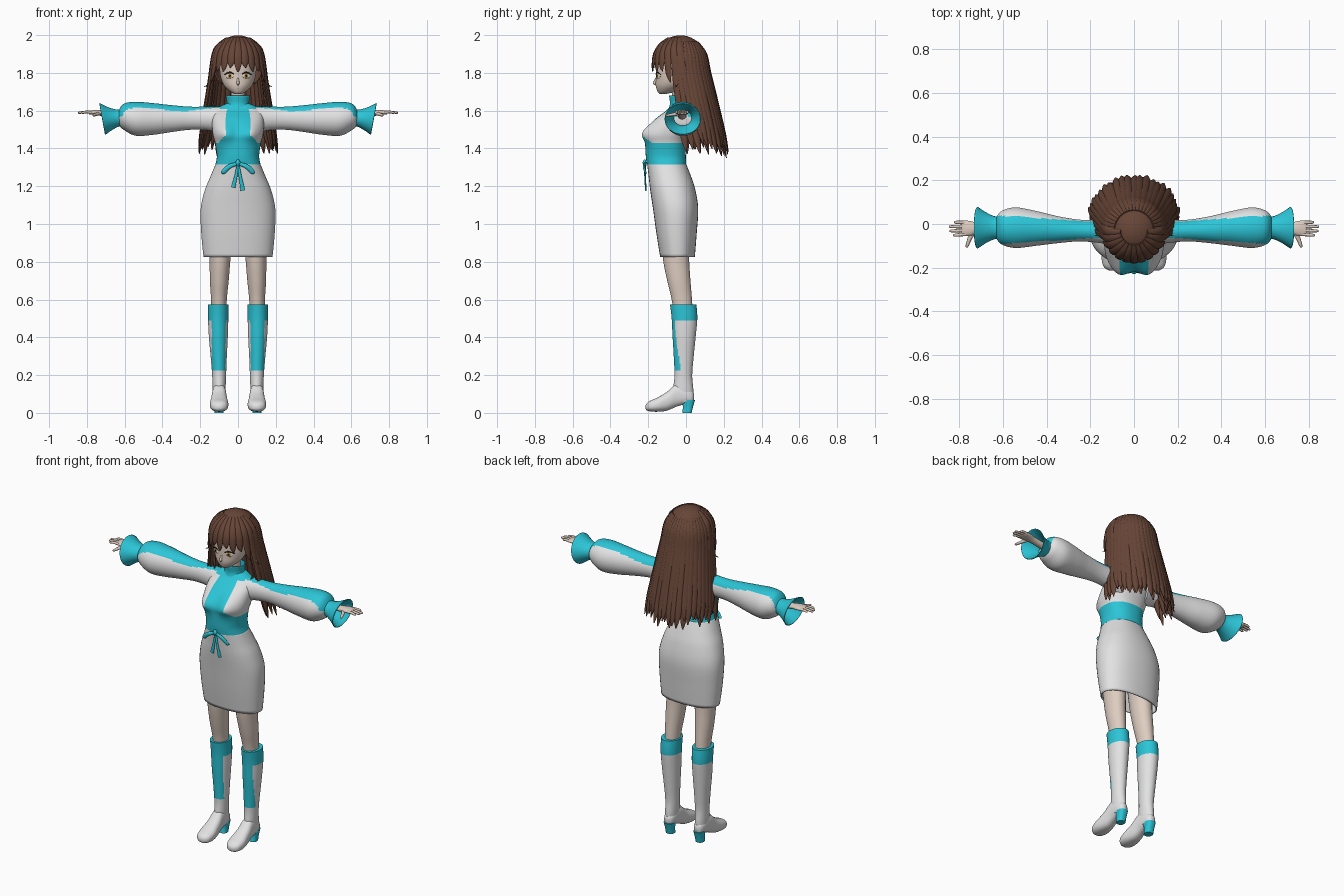
import bpy, bmesh, math, random
from mathutils import Vector

random.seed(4)
if "Cube" in bpy.data.objects:
    bpy.data.objects.remove(bpy.data.objects["Cube"])


def material(name, r, g, b):
    mat = bpy.data.materials.new(name)
    mat.use_nodes = True
    mat.diffuse_color = (r, g, b, 1)
    mat.node_tree.nodes["Principled BSDF"].inputs["Base Color"].default_value = (r, g, b, 1)
    return mat


white = material("white cloth", .76, .76, .77)
teal = material("teal cloth", .025, .56, .68)
skin = material("skin", .73, .61, .53)
brown = material("brown hair", .135, .06, .038)
dark = material("dark lash", .03, .015, .012)
cream = material("eye cream", .8, .74, .6)
amber = material("amber iris", .5, .3, .06)
rose = material("rose lip", .4, .16, .13)


def smooth(keys, steps):
    """Run a Catmull-Rom curve through the key tuples."""
    out = []
    for i in range(len(keys) - 1):
        a, b, c, d = keys[max(i - 1, 0)], keys[i], keys[i + 1], keys[min(i + 2, len(keys) - 1)]
        for s in range(steps):
            t = s / steps
            out.append(tuple(q + .5 * t * (r - p + t * (2 * p - 5 * q + 4 * r - s2 + t * (3 * (q - r) + s2 - p)))
                             for p, q, r, s2 in zip(a, b, c, d)))
    return out + [tuple(keys[-1])]


def skin_rings(bm, rings, caps=True):
    loops = [[bm.verts.new(p) for p in ring] for ring in rings]
    n = len(loops[0])
    for a, b in zip(loops, loops[1:]):
        for i in range(n):
            bm.faces.new((a[i], a[(i + 1) % n], b[(i + 1) % n], b[i]))
    if caps:
        bm.faces.new(loops[0])
        bm.faces.new(loops[-1])


def finish(bm, name, mats, rule=None, mirror=False, thick=0):
    bmesh.ops.recalc_face_normals(bm, faces=bm.faces[:])
    if rule:
        for f in bm.faces:
            f.material_index = int(rule(f.calc_center_median(), f.normal))
    mesh = bpy.data.meshes.new(name)
    bm.to_mesh(mesh)
    bm.free()
    for m in mats:
        mesh.materials.append(m)
    mesh.shade_smooth()
    mesh.set_sharp_from_angle(angle=math.radians(55))
    obj = bpy.data.objects.new(name, mesh)
    bpy.context.collection.objects.link(obj)
    if thick:
        mod = obj.modifiers.new("thickness", 'SOLIDIFY')
        mod.thickness = thick
    if mirror:
        obj.modifiers.new("mirror", 'MIRROR').use_clip = False
    return obj


def loft(name, axis, keys, mats, rule=None, sides=40, steps=5, power=2, shape=None,
         mirror=False, thick=0, caps=True):
    """Keys: position on the axis, two centre coordinates, two radii."""
    bm = bmesh.new()
    rings = []
    for pos, c1, c2, r1, r2 in smooth(keys, steps):
        ring = []
        for i in range(sides):
            a = math.tau * (i + .5) / sides
            u, v = (math.copysign(abs(f(a)) ** (2 / power), f(a)) for f in (math.cos, math.sin))
            p = [c1 + r1 * u, c2 + r2 * v]
            p.insert("xyz".index(axis), pos)
            ring.append(Vector(p))
        rings.append(ring)
    skin_rings(bm, rings, caps)
    if shape:
        for v in bm.verts:
            shape(v.co)
    return finish(bm, name, mats, rule, mirror, thick)


def strand(bm, keys, normal, sides=8, steps=4):
    """Keys: x, y, z, half width, half thickness; normal(point) faces outward."""
    pts = smooth(keys, steps)
    rings = []
    for i, (x, y, z, w, t) in enumerate(pts):
        p = Vector((x, y, z))
        along = Vector(pts[min(i + 1, len(pts) - 1)][:3]) - Vector(pts[max(i - 1, 0)][:3])
        side = along.cross(normal(p)).normalized()
        out = side.cross(along).normalized()
        rings.append([p + side * w * math.cos(math.tau * k / sides) + out * t * math.sin(math.tau * k / sides)
                      for k in range(sides)])
    skin_rings(bm, rings)


def front(p):
    return Vector((0, -1, 0))


def up(p):
    return Vector((0, 0, 1))


def radial(p):
    return Vector((p.x, p.y + .03, max(0, p.z - 1.85)))


# Skirt, open at the hem
loft("skirt", "z", [(.825, 0, -.045, .183, .092), (.95, 0, -.05, .195, .107), (1.08, 0, -.055, .198, .12),
                    (1.18, 0, -.07, .176, .12), (1.25, 0, -.085, .147, .113), (1.32, 0, -.103, .118, .103)],
     [white], power=2.25, thick=.006, caps=False)


# Bodice with a teal waist, front panel and shoulder yoke
def bust(co):
    if co.y < -.1:
        co.y -= .032 * math.exp(-((abs(co.x) - .07) / .05) ** 2 - ((co.z - 1.485) / .05) ** 2)


def bodice_teal(c, n):
    panel = n.y < 0 and abs(c.x) < .062 + max(0, 1.475 - c.z)
    return c.z < 1.43 or c.z > 1.607 or panel


loft("bodice", "z", [(1.315, 0, -.103, .12, .104), (1.36, 0, -.107, .112, .106), (1.43, 0, -.108, .122, .107),
                     (1.48, 0, -.1, .134, .11), (1.55, 0, -.07, .137, .097), (1.6, 0, -.04, .125, .065),
                     (1.625, 0, -.033, .09, .05), (1.64, 0, -.03, .055, .045)],
     [white, teal], bodice_teal, sides=64, steps=8, power=2.3, shape=bust)
loft("collar", "z", [(1.61, 0, -.03, .066, .056), (1.64, 0, -.032, .054, .048), (1.68, 0, -.035, .06, .05)],
     [teal], thick=.005, caps=False)

# Waist bow
bm = bmesh.new()
for s in (-1, 1):
    strand(bm, [(0, -.215, 1.32, .008, .006), (s * .045, -.222, 1.305, .012, .007),
                (s * .078, -.215, 1.275, .012, .005), (s * .083, -.21, 1.268, .006, .003)], front)
    strand(bm, [(0, -.215, 1.32, .006, .005), (s * .012, -.217, 1.25, .008, .004),
                (s * .026, -.212, 1.185 - s * .008, .012, .004)], front)
strand(bm, [(0, -.215, 1.34, .006, .005), (0, -.22, 1.325, .013, .01), (0, -.215, 1.305, .006, .005)], front)
finish(bm, "waist_bow", [teal])

# Sleeves with a teal strip along the top
loft("sleeves", "x", [(.08, -.04, 1.545, .065, .077), (.15, -.035, 1.558, .053, .064), (.25, -.03, 1.56, .05, .061),
                      (.35, -.026, 1.558, .062, .071), (.45, -.02, 1.556, .08, .084), (.54, -.017, 1.557, .093, .09),
                      (.6, -.017, 1.567, .08, .072), (.627, -.017, 1.565, .055, .046), (.632, -.017, 1.565, .03, .02)],
     [white, teal], lambda c, n: n.z > 0 and abs(c.y + .027) < .038 + .065 * max(0, c.x - .2),
     sides=56, steps=8, mirror=True)


# Flared cuffs
def slant(co):
    co.x += .18 * (co.z - 1.56)


loft("cuffs", "x", [(.605, -.017, 1.563, .05, .045), (.64, -.017, 1.561, .053, .046),
                    (.68, -.017, 1.558, .071, .062), (.718, -.017, 1.556, .096, .084)],
     [teal], shape=slant, mirror=True, thick=.004, caps=False)

# Hands: palm, four fingers and thumb
loft("palms", "x", [(.62, -.02, 1.57, .022, .018), (.71, -.02, 1.585, .024, .016), (.75, -.02, 1.59, .034, .014),
                    (.785, -.02, 1.59, .036, .01), (.79, -.02, 1.59, .03, .006)],
     [skin], sides=20, mirror=True)
bm = bmesh.new()
for i, tip in enumerate((.83, .845, .848, .825)):
    y = -.047 + .018 * i
    strand(bm, [(.77, y, 1.591, .008, .008), (.805, y * 1.06, 1.593, .008, .007),
                (tip - .006, y * 1.1, 1.589, .006, .006), (tip, y * 1.1, 1.588, .002, .002)], up)
strand(bm, [(.735, -.035, 1.585, .012, .01), (.752, -.065, 1.58, .01, .009),
            (.765, -.1, 1.575, .007, .006), (.768, -.108, 1.574, .002, .002)], up)
finish(bm, "fingers", [skin], mirror=True)

# Legs
loft("legs", "z", [(.5, .102, -.012, .04, .05), (.6, .101, -.022, .042, .054), (.7, .099, -.038, .05, .062),
                   (.82, .095, -.053, .056, .07), (1, .09, -.06, .068, .078)], [skin], sides=28, mirror=True)

# Boots: shaft with teal band and shin panel, foot and heel
loft("boot_shafts", "z", [(.06, .1, -.008, .03, .045), (.12, .1, -.014, .034, .053), (.2, .1, -.014, .037, .047),
                          (.3, .102, -.012, .043, .053), (.4, .104, -.01, .05, .061), (.5, .105, -.008, .054, .068),
                          (.575, .105, -.015, .055, .07)],
     [white, teal], lambda c, n: c.z > .485 or (c.z > .225 and n.y < -.3 and abs(c.x - .103) < .036),
     sides=48, steps=8, mirror=True)
loft("boot_feet", "y", [(.043, .1, .085, .012, .018), (.03, .1, .085, .026, .033), (0, .1, .092, .034, .045),
                        (-.05, .1, .093, .037, .06), (-.1, .1, .062, .043, .05), (-.15, .1, .044, .049, .038),
                        (-.19, .1, .036, .042, .028), (-.208, .1, .032, .025, .018), (-.214, .1, .031, .01, .008)],
     [white], power=2.4, mirror=True)
loft("boot_heels", "z", [(0, .1, .005, .024, .025), (.03, .1, .01, .025, .027), (.068, .1, .014, .03, .034)],
     [teal], sides=24, power=2.6, mirror=True)

# Neck, head and nose
loft("neck", "z", [(1.6, 0, -.03, .042, .04), (1.66, 0, -.035, .036, .036), (1.75, 0, -.045, .038, .04)], [skin])
loft("head", "z", [(1.687, 0, -.125, .012, .013), (1.7, 0, -.105, .04, .045), (1.73, 0, -.083, .072, .077),
                   (1.77, 0, -.069, .09, .091), (1.82, 0, -.055, .098, .105), (1.88, 0, -.045, .1, .11),
                   (1.94, 0, -.04, .075, .085), (1.965, 0, -.04, .03, .04)], [skin])
bm = bmesh.new()
strand(bm, [(0, -.157, 1.775, .004, .004), (0, -.163, 1.755, .007, .008), (0, -.166, 1.745, .008, .009),
            (0, -.157, 1.735, .004, .003)], front)
finish(bm, "nose", [skin])


# Eyes, lashes and mouth
def disc(name, x, y, z, w, h, mat):
    bm = bmesh.new()
    bmesh.ops.create_uvsphere(bm, u_segments=16, v_segments=10, radius=1)
    for v in bm.verts:
        v.co = Vector((x + w * v.co.x, y + .004 * v.co.y + .5 * w * v.co.x, z + h * v.co.z))
    finish(bm, name, [mat], mirror=True)


disc("eyes", .045, -.147, 1.785, .022, .015, cream)
disc("irises", .043, -.1495, 1.785, .011, .014, amber)
disc("pupils", .043, -.152, 1.785, .005, .008, dark)
bm = bmesh.new()
strand(bm, [(.02, -.159, 1.793, .002, .002), (.045, -.152, 1.803, .004, .003), (.072, -.134, 1.79, .002, .002)], front)
finish(bm, "lashes", [dark], mirror=True)
bm = bmesh.new()
strand(bm, [(-.016, -.151, 1.717, .001, .001), (0, -.155, 1.716, .002, .002), (.016, -.151, 1.717, .001, .001)], front)
finish(bm, "mouth", [rose])


# Hair follows one shell around the head that widens downward
def shell(a, z, scale=1):
    drop = max(0, 1.85 - z)
    r = scale * math.sqrt(max(0, 1 - (max(0, z - 1.85) / .15) ** 2))
    back = 1 - max(0, math.cos(a))
    return (r * (.138 + .15 * drop) * math.sin(a),
            -.03 + .19 * drop * back - r * (.143 + .05 * drop * back) * math.cos(a), z)


bm = bmesh.new()
bmesh.ops.create_uvsphere(bm, u_segments=40, v_segments=24, radius=1)
for v in bm.verts:
    v.co = Vector((.137 * v.co.x, -.03 + .143 * v.co.y, 1.85 + .149 * v.co.z))
bmesh.ops.delete(bm, geom=[v for v in bm.verts if v.co.z < 1.74 or (v.co.z < 1.845 and v.co.y < -.02)],
                 context='VERTS')
finish(bm, "hair_cap", [brown], thick=.006)

bm = bmesh.new()
for layer, count in ((1, 25), (.91, 19)):
    for i in range(count):
        a = math.radians(78 + 204 * i / (count - 1))
        end = 1.34 + random.uniform(0, .06) + .03 * abs(math.sin(a))
        sway = random.uniform(-.05, .05)
        path = [(1.965, .01, .004), (1.9, .017, .007), (1.8, .021, .009), (1.65, .023, .01),
                (1.52, .022, .01), (end + .06, .018, .008), (end, .003, .002)]
        strand(bm, [shell(a + sway * (1.97 - z), z, layer) + (w, t) for z, w, t in path], radial)
finish(bm, "back_hair", [brown])

# Bangs and side locks
bm = bmesh.new()
for i in range(-6, 7):
    a = math.radians(14 * i)
    end = 1.805 + .022 * (i % 2) - .13 * max(0, abs(i) - 2.5) / 3.5
    path = [(1.985, .01, .004), (1.95, .017, .006), (1.9, .02, .007), (.35 * 1.9 + .65 * end, .017, .006), (end, .002, .002)]
    strand(bm, [shell(a * (1 + .04 * k), z, 1.02) + (w, t) for k, (z, w, t) in enumerate(path)], radial)
for s in (-1, 1):
    strand(bm, [shell(s * 1.3, 1.86) + (.012, .006), shell(s * 1.3, 1.78) + (.01, .005),
                (s * .157, -.05, 1.74, .006, .004), (s * .182, -.055, 1.725, .001, .001)], radial)
    strand(bm, [shell(s * 1.45, 1.86) + (.016, .007), shell(s * 1.45, 1.74) + (.016, .007),
                (s * .14, -.03, 1.66, .012, .006), (s * .115, -.06, 1.6, .002, .002)], radial)
finish(bm, "bangs", [brown])
